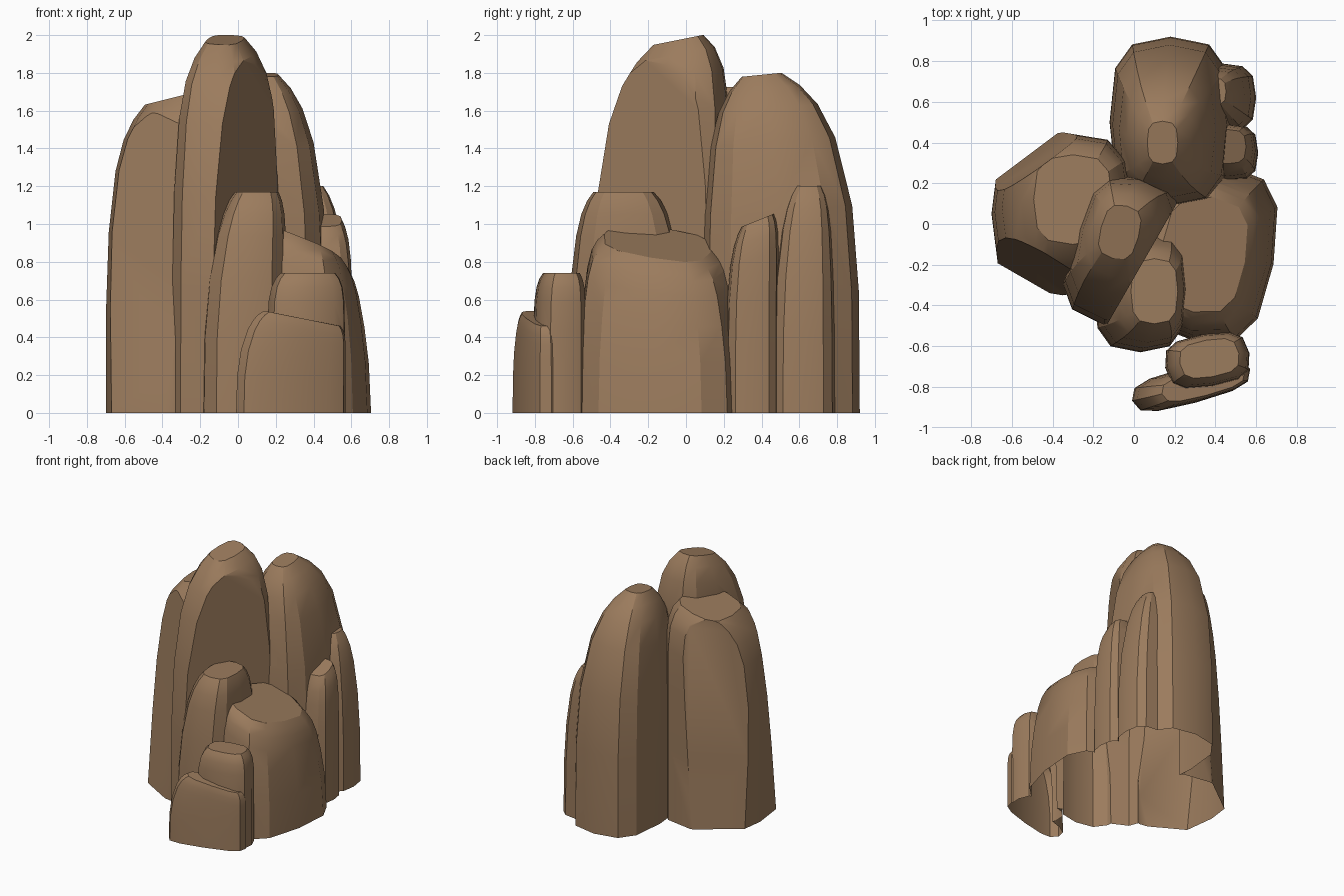
import bpy
import bmesh
from math import cos, sin, tau, radians, copysign

cube = bpy.data.objects.get("Cube")
if cube:
    bpy.data.objects.remove(cube, do_unlink=True)

# One sandstone colour for every rock
sandstone = bpy.data.materials.new("brown sandstone")
sandstone.use_nodes = True
sandstone.diffuse_color = (0.33, 0.2, 0.11, 1)
shader = next(n for n in sandstone.node_tree.nodes if n.type == "BSDF_PRINCIPLED")
shader.inputs["Base Color"].default_value = sandstone.diffuse_color
shader.inputs["Roughness"].default_value = 0.9

SIDES = 12
LEVELS = (0, 0.35, 0.6, 0.8, 0.9, 0.96, 1)


def squared(value):
    """Push a circle coordinate outward so that the section becomes a rounded box."""
    return copysign(abs(value) ** (2 / 3), value)


def rock(name, foot, radii, top, height, crown, power, dome,
         turn=0, slope=(0, 0), chips=()):
    """Loft a rounded box from foot to top, shrinking to the crown ratio.

    A high power keeps the walls upright until close to the top, dome rounds
    the last stretch, slope tips the top surface along x and y, and each chip
    (point, outward direction) slices a flat face off the side.
    """
    bm = bmesh.new()
    angle = radians(turn)
    rings = []
    for level in LEVELS:
        blend = level ** power
        scale = 1 + (crown - 1) * blend - dome * level ** 16
        centre_x = foot[0] + (top[0] - foot[0]) * blend
        centre_y = foot[1] + (top[1] - foot[1]) * blend
        ring = []
        for side in range(SIDES):
            around = tau * side / SIDES
            along = radii[0] * scale * squared(cos(around))
            across = radii[1] * scale * squared(sin(around))
            dx = along * cos(angle) - across * sin(angle)
            dy = along * sin(angle) + across * cos(angle)
            z = level * (height + slope[0] * dx + slope[1] * dy)
            ring.append(bm.verts.new((centre_x + dx, centre_y + dy, z)))
        rings.append(ring)
    for lower, upper in zip(rings, rings[1:]):
        for side in range(SIDES):
            after = (side + 1) % SIDES
            bm.faces.new((lower[side], lower[after], upper[after], upper[side]))
    bm.faces.new(rings[-1])
    bm.faces.new(reversed(rings[0]))
    for point, outward in chips:
        bmesh.ops.bisect_plane(bm, geom=bm.verts[:] + bm.edges[:] + bm.faces[:],
                               plane_co=point, plane_no=outward, clear_outer=True)
        bmesh.ops.holes_fill(bm, edges=bm.edges[:])
    bmesh.ops.recalc_face_normals(bm, faces=bm.faces[:])
    mesh = bpy.data.meshes.new(name)
    bm.to_mesh(mesh)
    bm.free()
    mesh.materials.append(sandstone)
    obj = bpy.data.objects.new(name, mesh)
    bpy.context.scene.collection.objects.link(obj)
    return obj


def fuse(main, others):
    """Merge the rocks into one shell and drop the buried inner walls."""
    for other in others:
        union = main.modifiers.new("join " + other.name, "BOOLEAN")
        union.operation = "UNION"
        union.solver = "EXACT"
        union.object = other
    graph = bpy.context.evaluated_depsgraph_get()
    fused = bpy.data.meshes.new_from_object(main.evaluated_get(graph))
    main.modifiers.clear()
    main.data = fused
    for other in others:
        bpy.data.objects.remove(other, do_unlink=True)


def open_underside(obj):
    """Remove the faces that lie on the ground."""
    bm = bmesh.new()
    bm.from_mesh(obj.data)
    ground = [f for f in bm.faces if all(abs(v.co.z) < 0.001 for v in f.verts)]
    bmesh.ops.delete(bm, geom=ground, context="FACES")
    bm.to_mesh(obj.data)
    bm.free()


# Tallest pillar, its ridge rising towards the rear, one flank sheared off
main_peak = rock("main_peak", foot=(-0.05, -0.13), radii=(0.27, 0.38),
                 top=(-0.07, -0.04), height=1.975, crown=0.65, power=4, dome=0.3,
                 turn=-15, slope=(0, 0.2),
                 chips=[((0.06, -0.16, 1), (0.87, -0.5, 0))])

# Broad pillar with a crown sloping outward and two sheared corners
left_pillar = rock("left_pillar", foot=(-0.35, 0.05), radii=(0.35, 0.4),
                   top=(-0.3, 0.12), height=1.68, crown=0.8, power=4, dome=0.25,
                   slope=(0.25, 0),
                   chips=[((-0.53, 0.33, 0), (-0.6, 0.8, 0.05)),
                          ((-0.5, -0.29, 0), (-0.5, -0.87, 0.1))])

# Rounded pillar at the rear
back_pillar = rock("back_pillar", foot=(0.18, 0.5), radii=(0.3, 0.42),
                   top=(0.14, 0.4), height=1.79, crown=0.5, power=4, dome=0.25,
                   slope=(0, 0.1))

# Lower shoulder beside the rear pillar
back_shoulder = rock("back_shoulder", foot=(0.42, 0.62), radii=(0.18, 0.17),
                     top=(0.38, 0.65), height=1.2, crown=0.6, power=3, dome=0.2)

# Slim stepped pillar on the flank
side_pillar = rock("side_pillar", foot=(0.46, 0.35), radii=(0.15, 0.14),
                   top=(0.46, 0.38), height=1.02, crown=0.8, power=4, dome=0.2,
                   slope=(0, 0.4))

# Wide boulder with a flat top that falls outward
side_boulder = rock("side_boulder", foot=(0.37, -0.14), radii=(0.32, 0.44),
                    top=(0.34, -0.15), height=0.9, crown=0.8, power=2, dome=0.15,
                    turn=-10, slope=(-0.4, -0.1))

# Narrow pillar at the foot of the peak
front_pillar = rock("front_pillar", foot=(0.03, -0.31), radii=(0.23, 0.32),
                    top=(0.1, -0.33), height=1.17, crown=0.65, power=3, dome=0.15)

# Small upright block in front
front_block = rock("front_block", foot=(0.36, -0.67), radii=(0.21, 0.13),
                   top=(0.37, -0.66), height=0.74, crown=0.9, power=6, dome=0.2,
                   turn=10)

# Low tapering slab leaning against the block
front_slab = rock("front_slab", foot=(0.28, -0.79), radii=(0.3, 0.09),
                  top=(0.34, -0.78), height=0.5, crown=0.8, power=3, dome=0.1,
                  turn=15, slope=(-0.2, 0))

# Join everything into one hollow shell
fuse(main_peak, [left_pillar, back_pillar, back_shoulder, side_pillar, side_boulder,
                 front_pillar, front_block, front_slab])
open_underside(main_peak)
main_peak.name = "rock_formation"

bpy.ops.object.select_all(action="DESELECT")
main_peak.select_set(True)
bpy.context.view_layer.objects.active = main_peak
bpy.ops.object.shade_smooth_by_angle(angle=radians(28))
